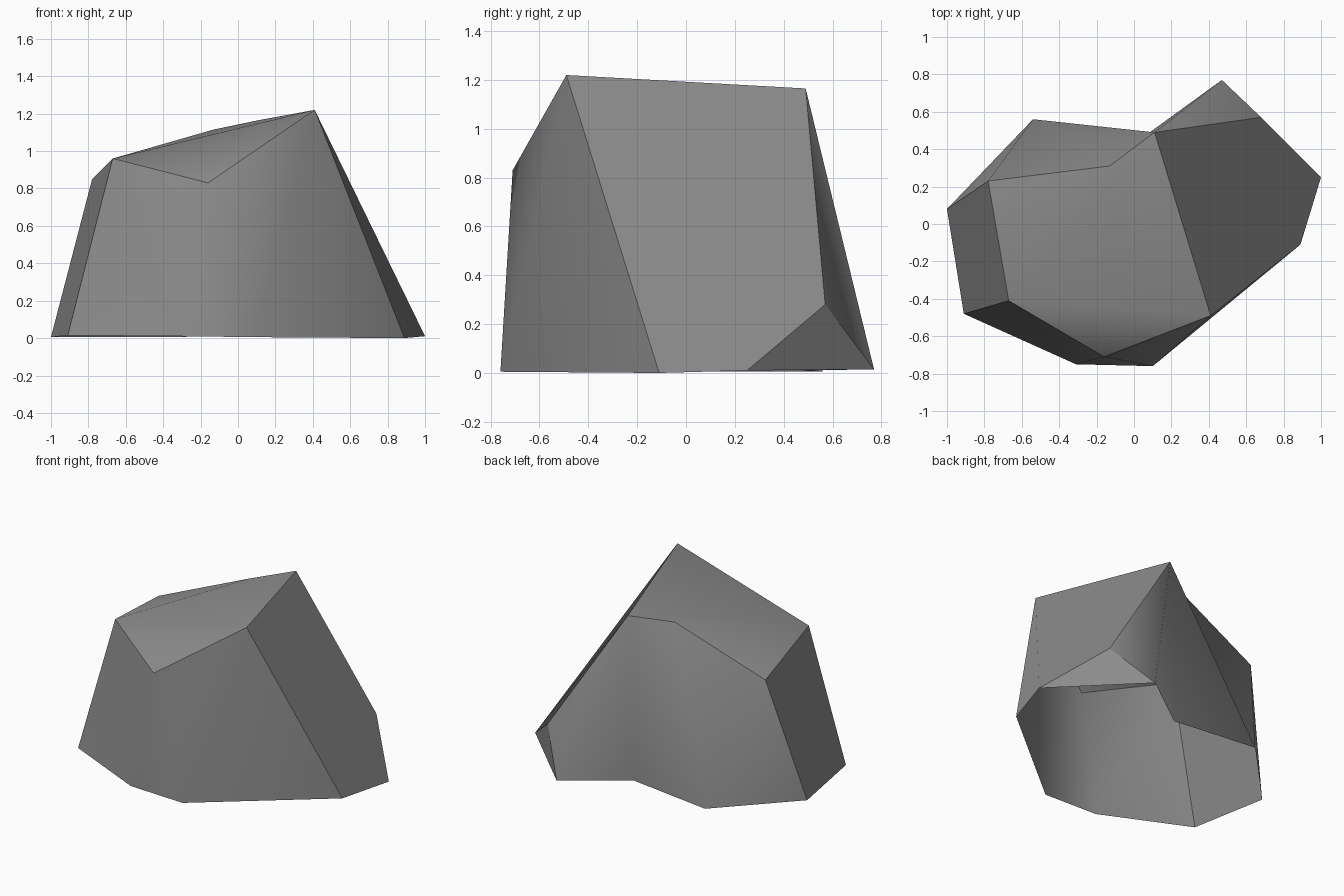
import bpy
import bmesh

cube = bpy.data.objects.get("Cube")
if cube:
    bpy.data.objects.remove(cube)

# One stone grey for the whole boulder
stone = bpy.data.materials.new("stone_grey")
stone.use_nodes = True
grey = (0.26, 0.26, 0.26, 1.0)
stone.diffuse_color = grey
stone.node_tree.nodes["Principled BSDF"].inputs["Base Color"].default_value = grey

# Corners of the rock: ground ring, low rear spur and crown
corners = {
    "west": (-1.0, 0.08, 0.005),
    "southwest": (-0.91, -0.48, 0.015),
    "south_a": (-0.31, -0.75, 0.01),
    "south_b": (0.10, -0.76, 0.005),
    "southeast": (0.89, -0.11, 0.0),
    "east": (1.0, 0.25, 0.01),
    "spur_tip": (0.47, 0.77, 0.015),
    "notch": (0.07, 0.48, 0.01),
    "northwest": (-0.54, 0.56, 0.005),
    "spur_top": (0.68, 0.57, 0.28),
    "crown_left": (-0.67, -0.41, 0.96),
    "crown_front": (-0.16, -0.71, 0.83),
    "crown_peak": (0.41, -0.49, 1.22),
    "crown_back": (0.11, 0.49, 1.165),
    "crown_mid": (-0.13, 0.31, 1.115),
    "crown_west": (-0.78, 0.23, 0.85),
}

# Chiselled sides: creases inside a side are soft, borders between sides are sharp
sides = [
    # crown
    ["crown_left crown_front crown_peak",
     "crown_left crown_peak crown_back crown_mid",
     "crown_left crown_mid crown_west"],
    # left
    ["west southwest crown_left crown_west"],
    # front
    ["southwest south_a crown_left",
     "south_a crown_front crown_left",
     "south_a south_b crown_front",
     "south_b crown_peak crown_front",
     "south_b southeast crown_peak"],
    # right
    ["southeast east spur_top crown_back crown_peak"],
    # spur
    ["east spur_tip spur_top"],
    # back
    ["spur_tip crown_back spur_top",
     "spur_tip notch crown_back",
     "notch northwest crown_back",
     "northwest crown_mid crown_back",
     "northwest crown_west crown_mid",
     "northwest west crown_west"],
]

bm = bmesh.new()
verts = {name: bm.verts.new(co) for name, co in corners.items()}
side_of = {}
for index, patches in enumerate(sides):
    for patch in patches:
        face = bm.faces.new([verts[name] for name in patch.split()])
        face.smooth = True
        side_of[face] = index

for edge in bm.edges:
    edge.smooth = len({side_of[face] for face in edge.link_faces}) == 1

mesh = bpy.data.meshes.new("boulder")
bm.to_mesh(mesh)
bm.free()
mesh.materials.append(stone)
boulder = bpy.data.objects.new("boulder", mesh)
bpy.context.collection.objects.link(boulder)
